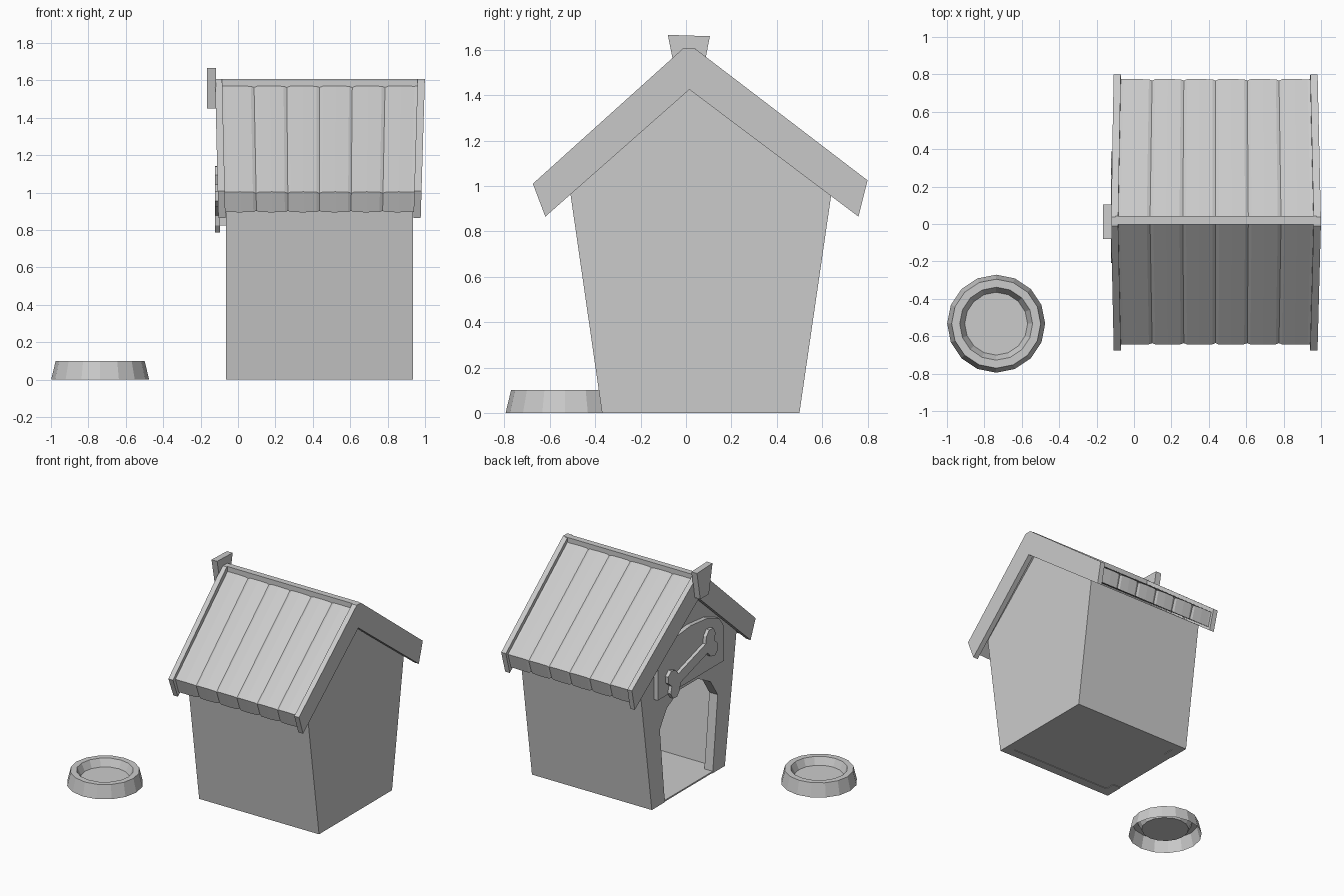
import bpy, bmesh, math

if "Cube" in bpy.data.objects:
    bpy.data.objects.remove(bpy.data.objects["Cube"])


def loft(name, sections):
    """Join equal-length outlines (lists of xyz points) and cap both ends."""
    bm = bmesh.new()
    rings = [[bm.verts.new(p) for p in s] for s in sections]
    n = len(rings[0])
    for a, b in zip(rings, rings[1:]):
        for i in range(n):
            j = (i + 1) % n
            bm.faces.new((a[i], a[j], b[j], b[i]))
    bm.faces.new(rings[0])
    bm.faces.new(rings[-1])
    return finish(name, bm)


def finish(name, bm):
    bmesh.ops.recalc_face_normals(bm, faces=bm.faces)
    me = bpy.data.meshes.new(name)
    bm.to_mesh(me)
    bm.free()
    ob = bpy.data.objects.new(name, me)
    bpy.context.collection.objects.link(ob)
    return ob


def prism(name, yz, x0, x1, lean=0.0):
    """Extrude a y-z outline along x; lean tips it outward with height."""
    return loft(name, [[(x + lean * (z - 0.87), y, z) for y, z in yz]
                       for x in (x0, x1)])


# House shell: four walls, open door at the -x end
FRONT, BACK, T = -0.065, 0.935, 0.07
outer = [(-0.37, 0), (-0.51, 0.97), (0.015, 1.44), (0.64, 0.96), (0.50, 0)]
inner = [(-0.30, 0), (-0.435, 0.95), (0.015, 1.35), (0.565, 0.94), (0.43, 0)]
door = [(0.345, 0), (0.405, 0.57), (0.32, 0.70), (0.17, 0.78),
        (-0.05, 0.78), (-0.20, 0.70), (-0.285, 0.57), (-0.225, 0)]
prism("front_wall", outer + door, FRONT, FRONT + T)
prism("side_walls", outer + inner[::-1], FRONT + T, BACK - T)
prism("back_wall", outer, BACK - T, BACK)
prism("floor", [(-0.30, 0.004), (0.43, 0.004), (0.43, 0.015), (-0.30, 0.015)],
      FRONT + T, BACK - T)
prism("door_sill", [(-0.225, 0.004), (0.345, 0.004), (0.345, 0.015), (-0.225, 0.015)],
      FRONT, FRONT + T)


# Roof made of six planks with shallow grooves between them
def roof_section(t, d):
    pts = [(-0.645 + d, 1.005 - d), (0.018, 1.59 - d), (0.775 - d, 1.01 - d),
           (0.745 - d, 0.90 + d), (0.015, 1.44), (-0.61 + d, 0.895 + d)]
    out = []
    for y, z in pts:
        grow = 0.02 * (z - 0.9) / 0.7
        x0, x1 = -0.07 - grow, 0.942 + grow
        out.append((x0 + (x1 - x0) * t, y, z))
    return out


planks = 6
sections = []
for i in range(planks):
    for f, d in ((0.0, 0.008), (0.1, 0.001), (0.5, 0.0), (0.9, 0.002)):
        if i == 0 and f == 0.0:
            d = 0.0
        sections.append(roof_section((i + f) / planks, d))
sections.append(roof_section(1.0, 0.0))
loft("roof_planks", sections)

# Gable boards, leaning outward towards the ridge
board = [(-0.675, 1.01), (-0.012, 1.607), (0.038, 1.607), (0.80, 1.025),
         (0.76, 0.865), (0.015, 1.425), (-0.62, 0.865)]
prism("front_gable_board", board, -0.105, -0.067, -0.024)
prism("back_gable_board", board, 0.938, 0.977, 0.03)

# Ridge cap
prism("ridge_cap", [(-0.004, 1.56), (-0.004, 1.607), (0.042, 1.607), (0.042, 1.56)],
      -0.10, 0.975)

# Wedge at the front peak
prism("peak_wedge", [(-0.08, 1.666), (0.105, 1.66), (0.065, 1.45), (-0.037, 1.45)],
      -0.165, -0.118)

# Arched plaque above the door
plaque = [(-0.31, 0.825), (0.476, 0.825), (0.476, 1.09)]
for k in range(1, 6):
    a = math.pi * k / 6
    plaque.append((0.083 + 0.393 * math.cos(a), 1.09 + 0.15 * math.sin(a)))
plaque.append((-0.31, 1.09))
prism("plaque", plaque, -0.098, FRONT)

# Bone on the plaque
quarter = [(0.17, 0.04)]
for deg in (150, 95, 40, -15):
    a = math.radians(deg)
    quarter.append((0.24 + 0.055 * math.cos(a), 0.06 + 0.055 * math.sin(a)))
end = quarter + [(0.265, 0.0)] + [(u, -v) for u, v in quarter[::-1]]
outline = end + [(-u, -v) for u, v in end]
c, s = math.cos(math.radians(163)), math.sin(math.radians(163))
prism("bone", [(0.09 + u * c - v * s, 0.965 + u * s + v * c) for u, v in outline],
      -0.123, -0.095)

# Food bowl, open underneath
bm = bmesh.new()
rings = []
for r, z in ((0.262, 0), (0.238, 0.1), (0.195, 0.1), (0.168, 0.045)):
    rings.append([bm.verts.new((-0.737 + r * math.cos(math.tau * i / 16),
                                -0.533 + r * math.sin(math.tau * i / 16), z))
                  for i in range(16)])
for a, b in zip(rings, rings[1:]):
    for i in range(16):
        j = (i + 1) % 16
        bm.faces.new((a[i], a[j], b[j], b[i]))
bm.faces.new(rings[-1])
finish("bowl", bm)
